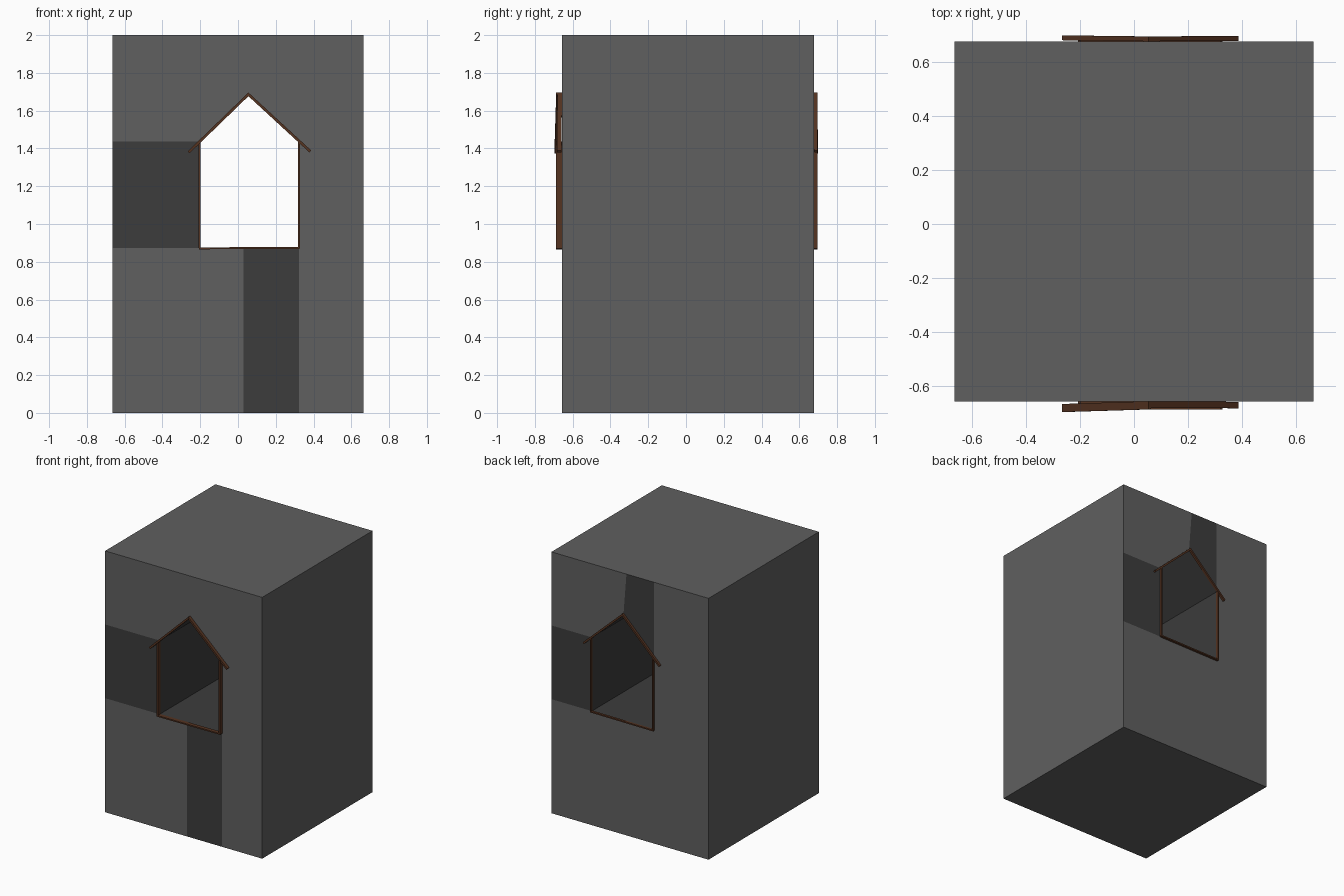
import bpy, bmesh
from mathutils import Vector

if "Cube" in bpy.data.objects:
    bpy.data.objects.remove(bpy.data.objects["Cube"])

def material(name, rgb):
    m = bpy.data.materials.new(name)
    m.diffuse_color = (*rgb, 1)
    m.use_nodes = True
    m.node_tree.nodes["Principled BSDF"].inputs["Base Color"].default_value = m.diffuse_color
    return m

STONE = material("stone", (0.115, 0.115, 0.115))
DARK = material("dark_stone", (0.045, 0.045, 0.045))
WOOD = material("wood", (0.09, 0.033, 0.015))

W, H = 0.665, 2.0                      # half width, height
YF, YB = -0.657, 0.677                 # front and back wall planes
L, R, SILL, EAVE = -0.203, 0.323, 0.873, 1.437
MID, APEX, SPLIT = 0.055, 1.688, 0.03

def make_object(name, bm, mats):
    me = bpy.data.meshes.new(name)
    bm.to_mesh(me)
    bm.free()
    for m in mats:
        me.materials.append(m)
    ob = bpy.data.objects.new(name, me)
    bpy.context.collection.objects.link(ob)
    return ob

def rect(x0, z0, x1, z1):
    return [(x0, z0), (x1, z0), (x1, z1), (x0, z1)]

# Wall panels around the gabled opening
panels = {
    "left": rect(-W, SILL, L, EAVE),
    "right": rect(R, SILL, W, EAVE),
    "low_left": rect(-W, 0, SPLIT, SILL),
    "low_mid": rect(SPLIT, 0, R, SILL),
    "low_right": rect(R, 0, W, SILL),
    "top_left": rect(-W, EAVE, L, H),
    "gable_left": [(L, EAVE), (MID, APEX), (SPLIT, H), (L, H)],
    "gable_right": [(MID, APEX), (R, EAVE), (R, H), (SPLIT, H)],
    "top_right": rect(R, EAVE, W, H),
}
opening = [(L, SILL), (R, SILL), (R, EAVE), (MID, APEX), (L, EAVE)]

bm = bmesh.new()

def face(pts, mat=0):
    bm.faces.new([bm.verts.new(p) for p in pts]).material_index = mat

# Front and back walls, each with two dark panels
for key, pts in panels.items():
    face([(x, YF, z) for x, z in pts], int(key in ("left", "low_mid")))
    face([(x, YB, z) for x, z in reversed(pts)], int(key in ("right", "gable_left")))

# Sides, top and bottom of the block, then the dark passage lining
def sweep(loop, mat):
    for (x0, z0), (x1, z1) in zip(loop, loop[1:] + loop[:1]):
        face([(x0, YF, z0), (x0, YB, z0), (x1, YB, z1), (x1, YF, z1)], mat)

sweep(rect(-W, 0, W, H), 0)
sweep(opening[::-1], 1)
bmesh.ops.remove_doubles(bm, verts=bm.verts, dist=1e-5)
make_object("tower_block", bm, [STONE, DARK])

# Trim board between two points on a wall; skew pushes the far end outwards
def board(name, a, b, wall, out, thick=0.012, depth=0.03, skew=0.0):
    a, b = Vector(a), Vector(b)
    d = (b - a).normalized()
    n = Vector((-d.y, d.x)) * thick / 2
    m = bmesh.new()
    for p, s in ((a, 0), (b, skew)):
        for q, y in ((p - n, s), (p + n, s), (p + n, s + depth), (p - n, s + depth)):
            m.verts.new((q.x, wall + out * y, q.y))
    m.verts.ensure_lookup_table()
    v = m.verts
    m.faces.new(v[:4])
    m.faces.new(v[4:])
    for i in range(4):
        j = (i + 1) % 4
        m.faces.new((v[i], v[j], v[j + 4], v[i + 4]))
    bmesh.ops.recalc_face_normals(m, faces=m.faces)
    make_object(name, m, [WOOD])

# Frame and overhanging gable boards on both walls
for side, wall, out, depth, skew in (("front", YF, -1, 0.03, 0.01),
                                     ("back", YB, 1, 0.018, 0.004)):
    board(side + "_left_post", (L, SILL), (L, EAVE), wall, out, 0.01, depth)
    board(side + "_right_post", (R, SILL), (R, EAVE), wall, out, 0.01, depth)
    board(side + "_sill", (L - 0.004, SILL - 0.002), (R + 0.004, SILL + 0.001),
          wall, out, 0.01, depth)
    board(side + "_left_gable", (MID + 0.004, APEX + 0.002), (-0.262, 1.379),
          wall, out, 0.014, depth, skew)
    board(side + "_right_gable", (MID - 0.004, APEX + 0.002), (0.383, 1.384),
          wall, out, 0.014, depth - 0.006 if out < 0 else depth, 0.002)
